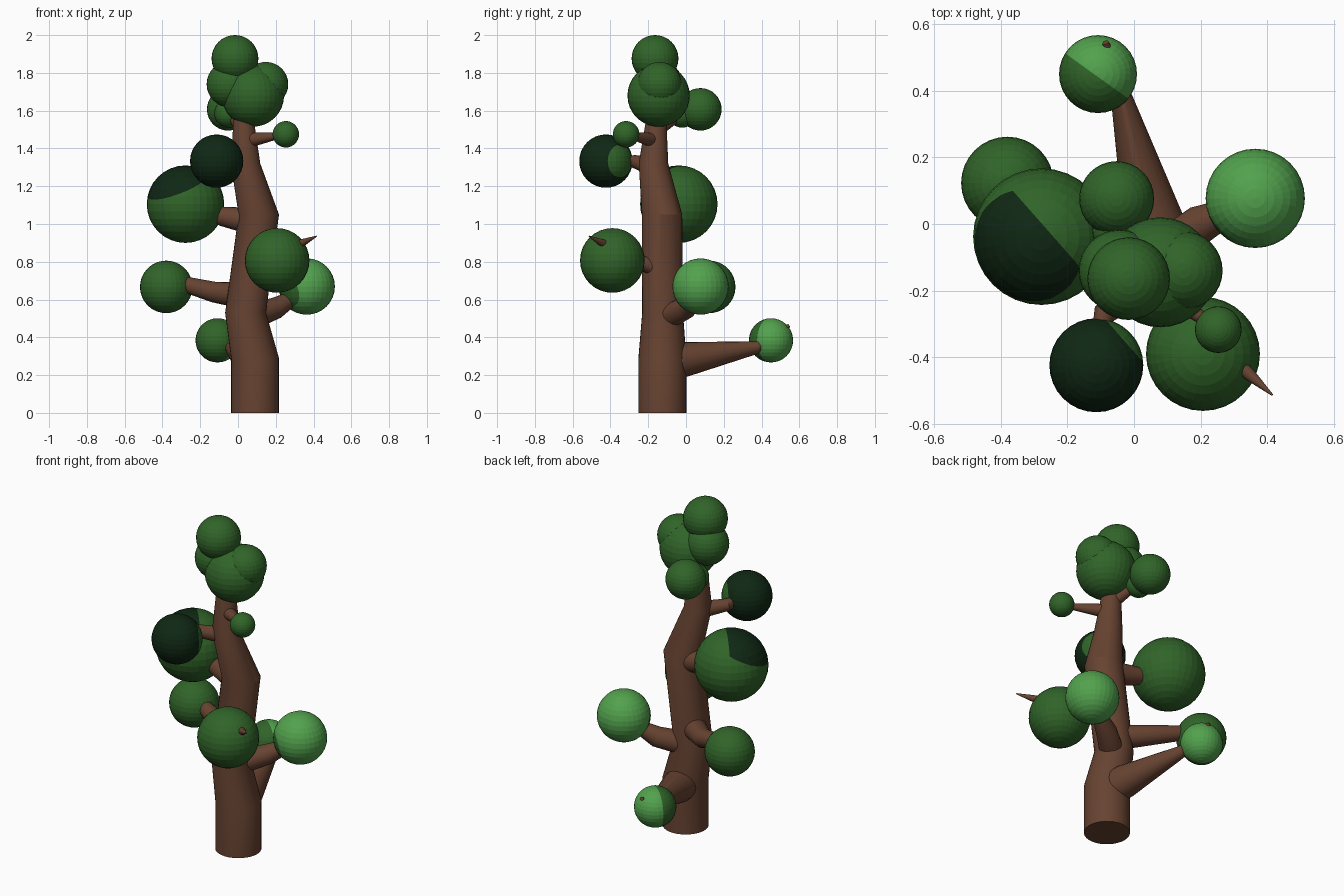
import bpy, bmesh, math
from mathutils import Vector

if "Cube" in bpy.data.objects:
    bpy.data.objects.remove(bpy.data.objects["Cube"])


def material(name, rgb):
    m = bpy.data.materials.new(name)
    m.diffuse_color = (*rgb, 1)
    m.use_nodes = True
    m.node_tree.nodes["Principled BSDF"].inputs["Base Color"].default_value = m.diffuse_color
    return m


BARK = material("bark_brown", (0.135, 0.056, 0.031))
MID = material("leaf_green", (0.030, 0.127, 0.022))
LIGHT = material("light_leaf_green", (0.085, 0.36, 0.075))
DARK = material("dark_leaf_green", (0.005, 0.021, 0.007))


def finish(bm, name, mats):
    bmesh.ops.recalc_face_normals(bm, faces=bm.faces)
    me = bpy.data.meshes.new(name)
    bm.to_mesh(me)
    bm.free()
    for m in mats:
        me.materials.append(m)
    ob = bpy.data.objects.new(name, me)
    bpy.context.collection.objects.link(ob)
    return ob


def limb(name, path, sides, level=False):
    """Tapered tube through (x, y, z, radius) points."""
    bm = bmesh.new()
    pts = [Vector(p[:3]) for p in path]
    rings = []
    for i, p in enumerate(pts):
        t = (pts[min(i + 1, len(pts) - 1)] - pts[max(i - 1, 0)]).normalized()
        if level:
            t = Vector((0, 0, 1))
        # steady frame around the path
        u = t.cross(Vector((0, 1, 0) if level else (0, 0, 1))).normalized()
        v = t.cross(u)
        r = path[i][3]
        rings.append([bm.verts.new(p + r * (math.cos(a) * u + math.sin(a) * v))
                      for a in (2 * math.pi * k / sides for k in range(sides))])
    for a, b in zip(rings, rings[1:]):
        for k in range(sides):
            n = (k + 1) % sides
            bm.faces.new((a[k], a[n], b[n], b[k]))
    bm.faces.new(rings[0])
    bm.faces.new(rings[-1])
    ob = finish(bm, name, [BARK])
    bpy.ops.object.select_all(action='DESELECT')
    ob.select_set(True)
    bpy.context.view_layer.objects.active = ob
    bpy.ops.object.shade_smooth_by_angle(angle=math.radians(25))


def leaf_ball(name, c, r, base=MID, patch=None, planes=()):
    """Ball of leaves; faces beyond every (normal, offset) plane get the patch colour."""
    bm = bmesh.new()
    bmesh.ops.create_uvsphere(bm, u_segments=32, v_segments=16, radius=r)
    planes = [(Vector(n).normalized(), d * r) for n, d in planes]
    for n, d in planes:
        bmesh.ops.bisect_plane(bm, geom=bm.verts[:] + bm.edges[:] + bm.faces[:],
                               plane_co=n * d, plane_no=n)
    for f in bm.faces:
        m = f.calc_center_median()
        if planes and all(m.dot(n) > d for n, d in planes):
            f.material_index = 1
    bmesh.ops.translate(bm, verts=bm.verts, vec=c)
    finish(bm, name, [base, patch] if patch else [base])


# Crooked trunk
limb("trunk", [(.09, -.125, 0, .127), (.09, -.125, .29, .127), (.04, -.124, .53, .108),
               (.11, -.127, 1.05, .107), (.04, -.172, 1.32, .078),
               (.03, -.158, 1.55, .054), (.03, -.155, 1.72, .03)], 32, level=True)

# Branches
branches = {
    "low_back_branch": [(.09, -.12, .265, .10), (.06, 0, .285, .092),
                        (-.035, .37, .345, .034), (-.085, .545, .462, .01)],
    "right_branch": [(.05, -.12, .50, .07), (.20, 0, .555, .058), (.33, .06, .63, .03)],
    "left_branch": [(.03, -.11, .62, .07), (-.13, .02, .64, .055), (-.28, .08, .68, .042)],
    "front_branch": [(.10, -.13, .76, .06), (.15, -.26, .805, .032), (.30, -.41, .885, .025),
                     (.35, -.455, .905, .018), (.415, -.513, .935, .003)],
    "upper_left_branch": [(.10, -.12, 1.01, .075), (-.08, -.08, 1.04, .052), (-.2, -.05, 1.07, .035)],
    "upper_front_branch": [(.04, -.17, 1.30, .05), (-.09, -.27, 1.33, .035), (-.11, -.36, 1.34, .02)],
    "twig_branch": [(.03, -.16, 1.44, .04), (.10, -.205, 1.45, .034),
                    (.20, -.28, 1.465, .019), (.25, -.315, 1.475, .012)],
    "top_back_branch": [(.03, -.157, 1.5, .04), (-.03, -.04, 1.57, .025), (-.05, .06, 1.6, .015)],
}
for name, path in branches.items():
    limb(name, path, 20)

# Crown of leaves
crown = [(-.016, -.164, 1.876, .124), (.079, -.145, 1.68, .165), (.148, -.14, 1.74, .118),
         (-.043, -.14, 1.74, .123), (-.052, .076, 1.607, .1125), (-.05, -.02, 1.585, .075)]
for i, (x, y, z, r) in enumerate(crown):
    leaf_ball(f"crown_leaves_{i + 1}", (x, y, z), r)

# Leaf balls on the branches
leaf_ball("twig_leaves", (.253, -.317, 1.475), .07)
leaf_ball("left_leaves", (-.38, .123, .667), .139)
leaf_ball("front_leaves", (.207, -.39, .807), .171)
leaf_ball("right_leaves", (.364, .077, .669), .149, LIGHT, MID, [((-.75, -.66, -.25), .85)])
leaf_ball("low_back_leaves", (-.108, .45, .384), .117, MID, LIGHT, [((.58, .81, 0), -.06)])
leaf_ball("upper_front_leaves", (-.113, -.424, 1.333), .141, DARK, MID, [((.75, .66, 0), .79)])
leaf_ball("upper_left_leaves", (-.278, -.038, 1.105), .205, MID, DARK,
          [((-.75, -.66, 0), -.13), ((-.353, -.246, .905), .53)])
